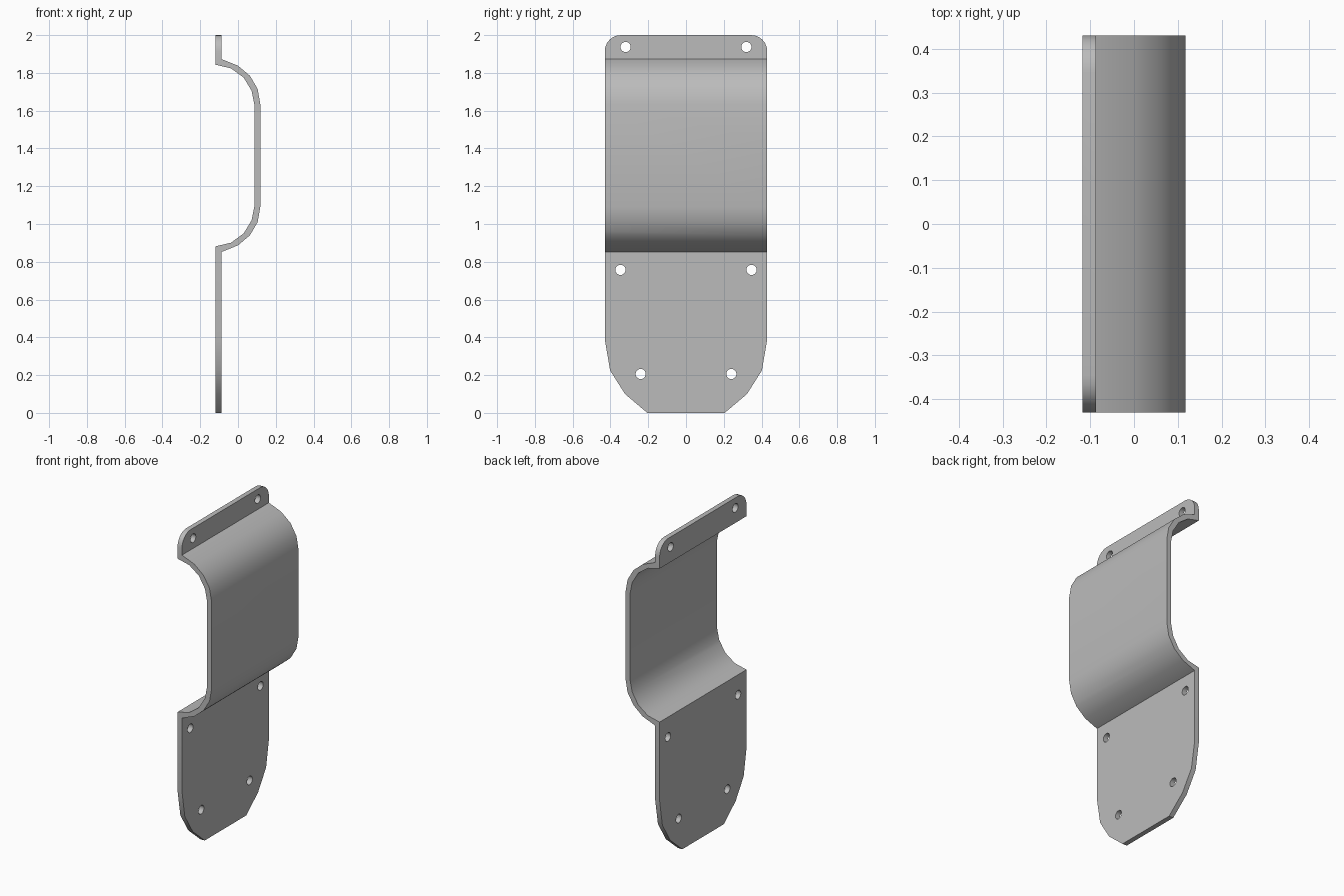
import bpy, bmesh, math
from mathutils import Vector

cube = bpy.data.objects.get("Cube")
if cube:
    bpy.data.objects.remove(cube, do_unlink=True)

grey = bpy.data.materials.new("plain grey")
grey.use_nodes = True
grey.diffuse_color = (0.5, 0.5, 0.5, 1)
grey.node_tree.nodes["Principled BSDF"].inputs["Base Color"].default_value = (0.5, 0.5, 0.5, 1)


def prism(name, points, depth):
    """Extrude a closed outline of 3D points along a vector."""
    bm = bmesh.new()
    face = bm.faces.new([bm.verts.new(p) for p in points])
    new = bmesh.ops.extrude_face_region(bm, geom=[face])["geom"]
    moved = [v for v in new if isinstance(v, bmesh.types.BMVert)]
    bmesh.ops.translate(bm, verts=moved, vec=Vector(depth))
    bmesh.ops.recalc_face_normals(bm, faces=bm.faces)
    mesh = bpy.data.meshes.new(name)
    bm.to_mesh(mesh)
    bm.free()
    mesh.materials.append(grey)
    obj = bpy.data.objects.new(name, mesh)
    bpy.context.collection.objects.link(obj)
    return obj


def cut(target, cutter, operation):
    mod = target.modifiers.new(cutter.name, "BOOLEAN")
    mod.operation = operation
    mod.solver = "EXACT"
    mod.object = cutter
    bpy.context.view_layer.objects.active = target
    bpy.ops.object.modifier_apply(modifier=mod.name)
    bpy.data.objects.remove(cutter, do_unlink=True)


# Bent strip: upper half of the bulge, mirrored about its middle height
MID, HALF = 1.3625, 0.43
outer = [(-0.087, 1.873), (0, 1.838), (0.063, 1.785), (0.104, 1.715), (0.118, 1.635)]
inner = [(-0.118, 1.843), (-0.037, 1.824), (0.03, 1.775), (0.072, 1.705), (0.087, 1.63)]


def whole(half):
    return half + [(x, 2 * MID - z) for x, z in reversed(half)]


section = [(-0.087, 2)] + whole(outer) + [(-0.087, 0), (-0.118, 0)]
section += whole(inner)[::-1] + [(-0.118, 2)]
bracket = prism("bent_bracket", [(x, -HALF, z) for x, z in section], (0, 2 * HALF, 0))

# Side outline: rounded top corners and a tapered foot
R = 0.085
side = [(0.205, -0.0), (0.323, 0.1), (0.402, 0.225), (HALF, 0.39)]
side += [(HALF - R + R * math.cos(a), 2 - R + R * math.sin(a))
         for a in (math.radians(15 * i) for i in range(7))]
outline = [(-0.3, y, z) for y, z in side] + [(-0.3, -y, z) for y, z in reversed(side)]
cut(bracket, prism("outline", outline, (0.6, 0, 0)), "INTERSECT")

# Screw holes in mirrored pairs
for y, z in [(0.32, 1.937), (0.347, 0.757), (0.24, 0.206)]:
    for s in (-1, 1):
        ring = [(-0.2, s * y + 0.027 * math.cos(a), z + 0.027 * math.sin(a))
                for a in (math.tau * i / 20 for i in range(20))]
        cut(bracket, prism("hole", ring, (0.2, 0, 0)), "DIFFERENCE")

# Smooth bends with crisp edges
bpy.ops.object.select_all(action="DESELECT")
bracket.select_set(True)
bpy.context.view_layer.objects.active = bracket
bpy.ops.object.shade_smooth_by_angle(angle=math.radians(30))
